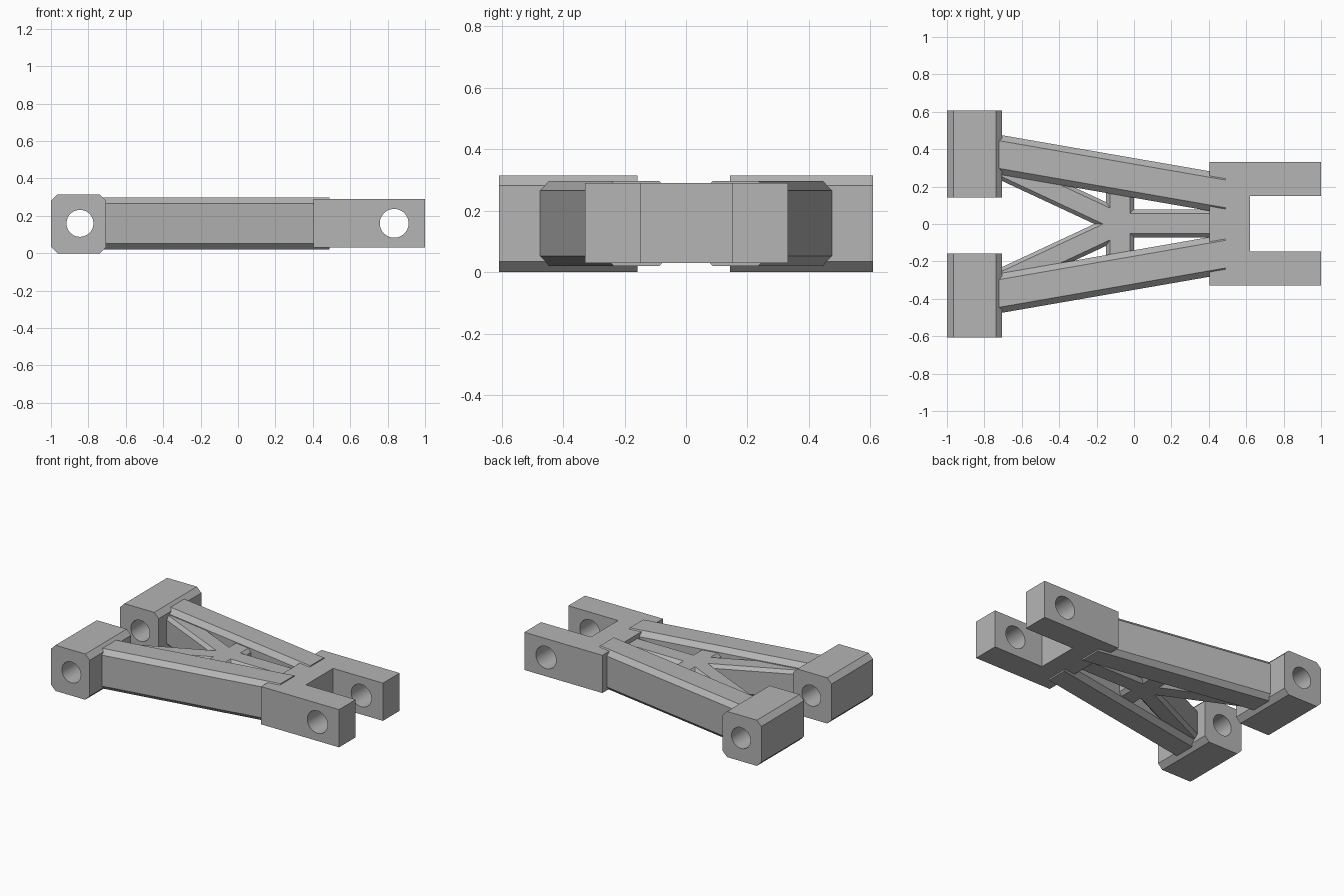
import bpy, bmesh, math
from mathutils import Vector, Matrix

default = bpy.data.objects.get("Cube")
if default:
    bpy.data.objects.remove(default, do_unlink=True)

grey = bpy.data.materials.new("plain grey")
grey.use_nodes = True
GREY = (0.46, 0.46, 0.46, 1)
grey.diffuse_color = GREY
grey.node_tree.nodes["Principled BSDF"].inputs["Base Color"].default_value = GREY


def prism(name, outline, vector):
    """Closed solid made by sweeping a flat outline along a vector."""
    bm = bmesh.new()
    base = bm.faces.new([bm.verts.new(p) for p in outline])
    swept = bmesh.ops.extrude_face_region(bm, geom=[base], use_keep_orig=True)
    moved = [g for g in swept["geom"] if isinstance(g, bmesh.types.BMVert)]
    bmesh.ops.translate(bm, verts=moved, vec=vector)
    bmesh.ops.recalc_face_normals(bm, faces=bm.faces)
    mesh = bpy.data.meshes.new(name)
    bm.to_mesh(mesh)
    bm.free()
    mesh.materials.append(grey)
    obj = bpy.data.objects.new(name, mesh)
    bpy.context.collection.objects.link(obj)
    return obj


def chamfered(half_w, low, high, cut):
    """Octagonal section: (across, height) points."""
    w, c = half_w, cut
    return [(-w, low + c), (-w + c, low), (w - c, low), (w, low + c),
            (w, high - c), (w - c, high), (-w + c, high), (-w, high - c)]


def beam(name, start, end, half_w, low, high, cut):
    """Chamfered bar with ends square to x, or to y when it runs along y."""
    a, b = Vector((*start, 0)), Vector((*end, 0))
    across = Vector((0, 1, 0)) if abs(b.x - a.x) > 0.01 else Vector((1, 0, 0))
    points = [a + across * u + Vector((0, 0, z))
              for u, z in chamfered(half_w, low, high, cut)]
    return prism(name, points, b - a)


def bore(obj, x, z, radius):
    """Drill a round hole along y right through the part."""
    bm = bmesh.new()
    place = Matrix.Translation((x, 0, z)) @ Matrix.Rotation(math.pi / 2, 4, 'X')
    bmesh.ops.create_cone(bm, cap_ends=True, segments=48, radius1=radius,
                          radius2=radius, depth=3, matrix=place)
    mesh = bpy.data.meshes.new("bore_cutter")
    bm.to_mesh(mesh)
    bm.free()
    mesh.materials.append(grey)
    cutter = bpy.data.objects.new("bore_cutter", mesh)
    cutter.hide_render = True
    bpy.context.collection.objects.link(cutter)
    mod = obj.modifiers.new("bore", 'BOOLEAN')
    mod.operation, mod.solver, mod.object = 'DIFFERENCE', 'EXACT', cutter
    bpy.ops.object.select_all(action='DESELECT')
    bpy.context.view_layer.objects.active = obj
    obj.select_set(True)
    bpy.ops.object.modifier_apply(modifier=mod.name)
    bpy.data.objects.remove(cutter, do_unlink=True)
    bpy.ops.object.shade_smooth_by_angle(angle=math.radians(25))


# Pivot lugs at the wide end
for side, near, far in (("left", 0.143, 0.608), ("right", -0.157, -0.608)):
    section = chamfered(0.1475, 0, 0.315, 0.034)
    lug = prism(side + "_pivot_lug",
                [Vector((u - 0.8525, near, z)) for u, z in section],
                Vector((0, far - near, 0)))
    bore(lug, -0.845, 0.16, 0.072)

# Clevis fork at the narrow end
plan = [(0.405, -0.328), (1, -0.328), (1, -0.146), (0.62, -0.146),
        (0.62, 0.15), (1, 0.15), (1, 0.332), (0.405, 0.332)]
fork = prism("clevis_fork", [Vector((x, y, 0.03)) for x, y in plan],
             Vector((0, 0, 0.26)))
bore(fork, 0.835, 0.16, 0.077)

# Main arms and diagonal braces, one of each per side
for side, s in (("left", 1), ("right", -1)):
    beam(side + "_arm", (-0.725, s * 0.372), (0.49, s * 0.161),
         0.106, 0.02, 0.297, 0.032)
    beam(side + "_diagonal_brace", (-0.72, s * 0.31), (-0.055, 0),
         0.073, 0.055, 0.26, 0.022)

# Cross bar and centre spine of the web
beam("cross_bar", (-0.075, -0.25), (-0.075, 0.25), 0.075, 0.055, 0.26, 0.022)
beam("centre_spine", (-0.09, 0.003), (0.42, 0.003), 0.075, 0.055, 0.26, 0.022)
